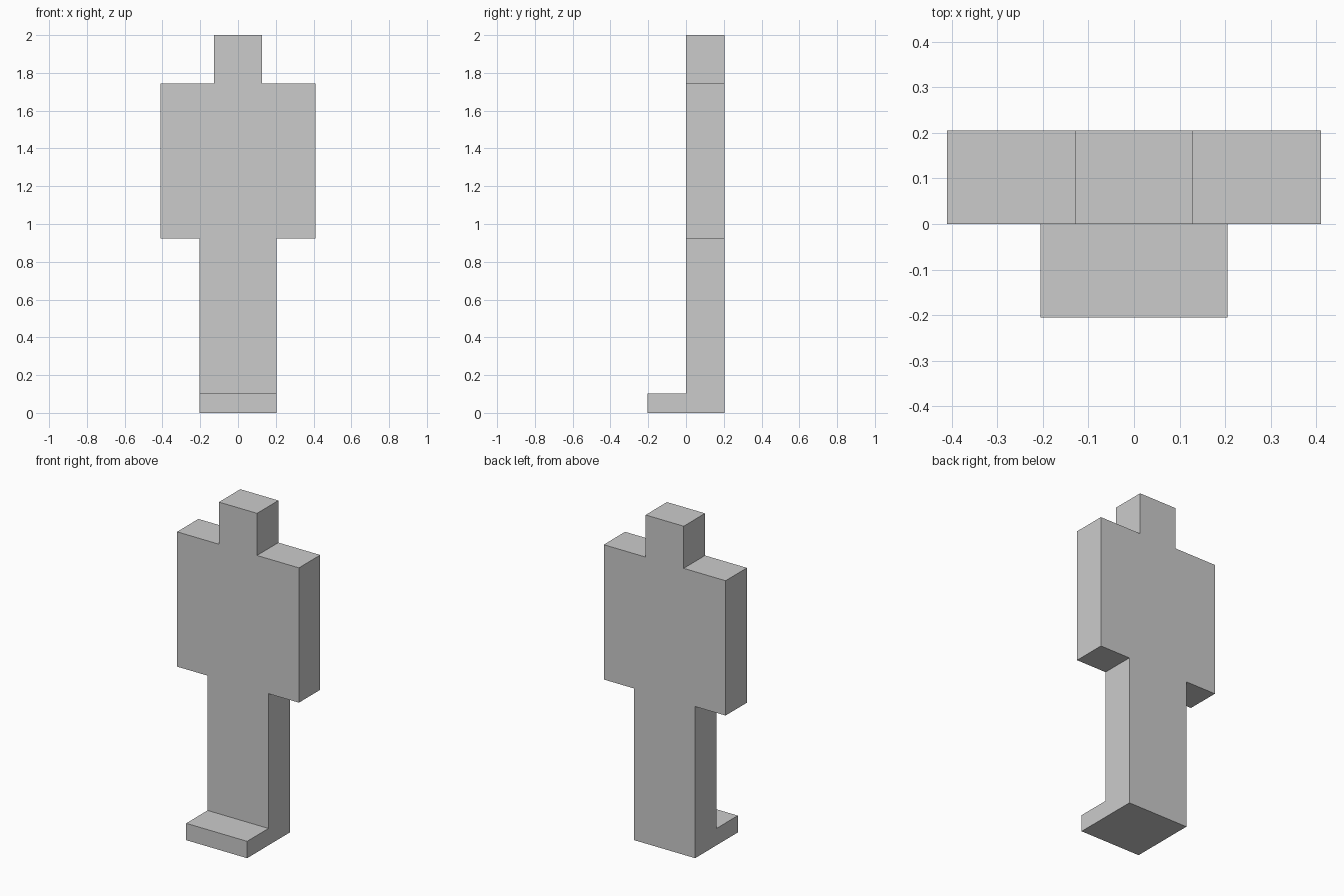
import bpy
import bmesh
from mathutils import Vector

if "Cube" in bpy.data.objects:
    bpy.data.objects.remove(bpy.data.objects["Cube"])

U = 2 / 78  # the figure is 78 modular units tall


def box(name, width, y0, y1, z0, z1):
    """Box centred on x = 0, sized in modular units."""
    size = Vector((width, y1 - y0, z1 - z0)) * U
    centre = Vector((0, (y0 + y1) / 2, (z0 + z1) / 2)) * U
    bm = bmesh.new()
    bmesh.ops.create_cube(bm, size=1)
    bmesh.ops.scale(bm, vec=size, verts=bm.verts)
    mesh = bpy.data.meshes.new(name)
    bm.to_mesh(mesh)
    bm.free()
    obj = bpy.data.objects.new(name, mesh)
    obj.location = centre
    bpy.context.collection.objects.link(obj)
    return obj


# Feet: slab projecting forward under the legs
box("feet", 16, -8, 8, 0, 4)
# Legs: one joined block
box("legs", 16, 0, 8, 4, 36)
# Torso with arms: wide block
box("torso_and_arms", 32, 0, 8, 36, 68)
# Head
box("head", 10, 0, 8, 68, 78)
